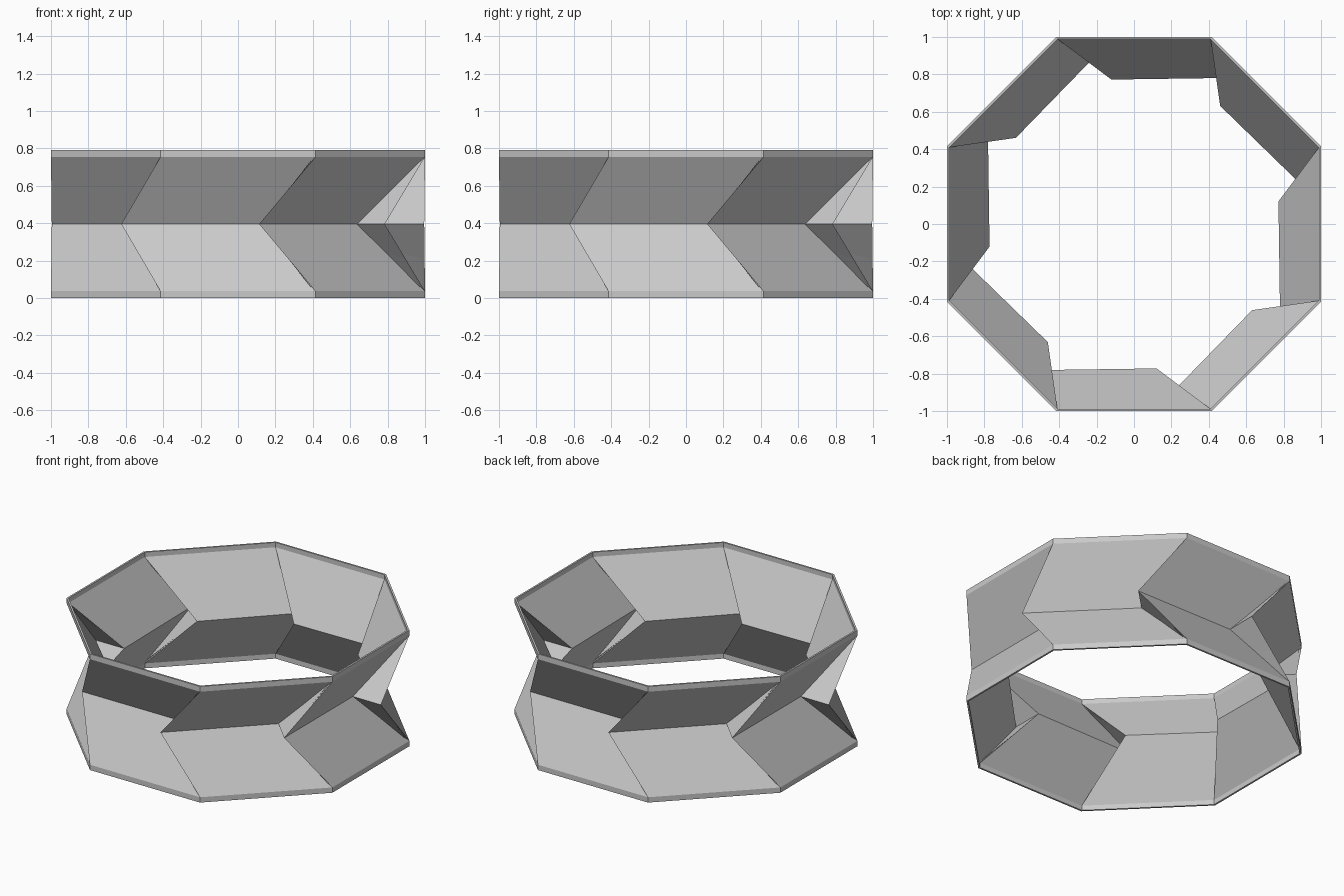
import bpy, bmesh, math
from mathutils import Matrix, Vector

if "Cube" in bpy.data.objects:
    bpy.data.objects.remove(bpy.data.objects["Cube"])

SIDES = 8
HEIGHT = 0.79
RIM = 0.036          # height of each vertical rim band
MID = HEIGHT / 2
HALF = math.tan(math.pi / SIDES)   # half side length for an apothem of 1

grey = bpy.data.materials.new("light grey")
grey.diffuse_color = (0.59, 0.59, 0.59, 1)
grey.use_nodes = True
grey.node_tree.nodes["Principled BSDF"].inputs["Base Color"].default_value = grey.diffuse_color

bm = bmesh.new()


def ring(x, y, z):
    """One vertex per side, repeated around the vertical axis."""
    return [bm.verts.new(Matrix.Rotation(i * math.tau / SIDES, 3, 'Z') @ Vector((x, y, z)))
            for i in range(SIDES)]


# Waist crease: each side has a start and an end point, sheared sideways
start = ring(-0.624, -0.784, MID)
end = ring(0.115, -0.784, MID)

# Upper and lower halves mirror each other about the waist
for upper in (True, False):
    edge = ring(-HALF, -1, HEIGHT if upper else 0)
    fold = ring(-HALF, -1, HEIGHT - RIM if upper else RIM)
    for i in range(SIDES):
        j = (i + 1) % SIDES
        faces = [
            (fold[i], fold[j], edge[j], edge[i]),     # rim band
            (start[i], end[i], fold[j], fold[i]),     # slanted panel
            (start[j], fold[j], end[i]),              # tucked gusset
        ]
        for f in faces:
            bm.faces.new(f if upper else f[::-1])

mesh = bpy.data.meshes.new("folded_band")
bm.to_mesh(mesh)
bm.free()
mesh.materials.append(grey)
band = bpy.data.objects.new("folded_band", mesh)
bpy.context.collection.objects.link(band)

# Thin sheet thickness, kept inside the outer surface
sheet = band.modifiers.new("sheet_thickness", 'SOLIDIFY')
sheet.thickness = 0.013
sheet.offset = -1
